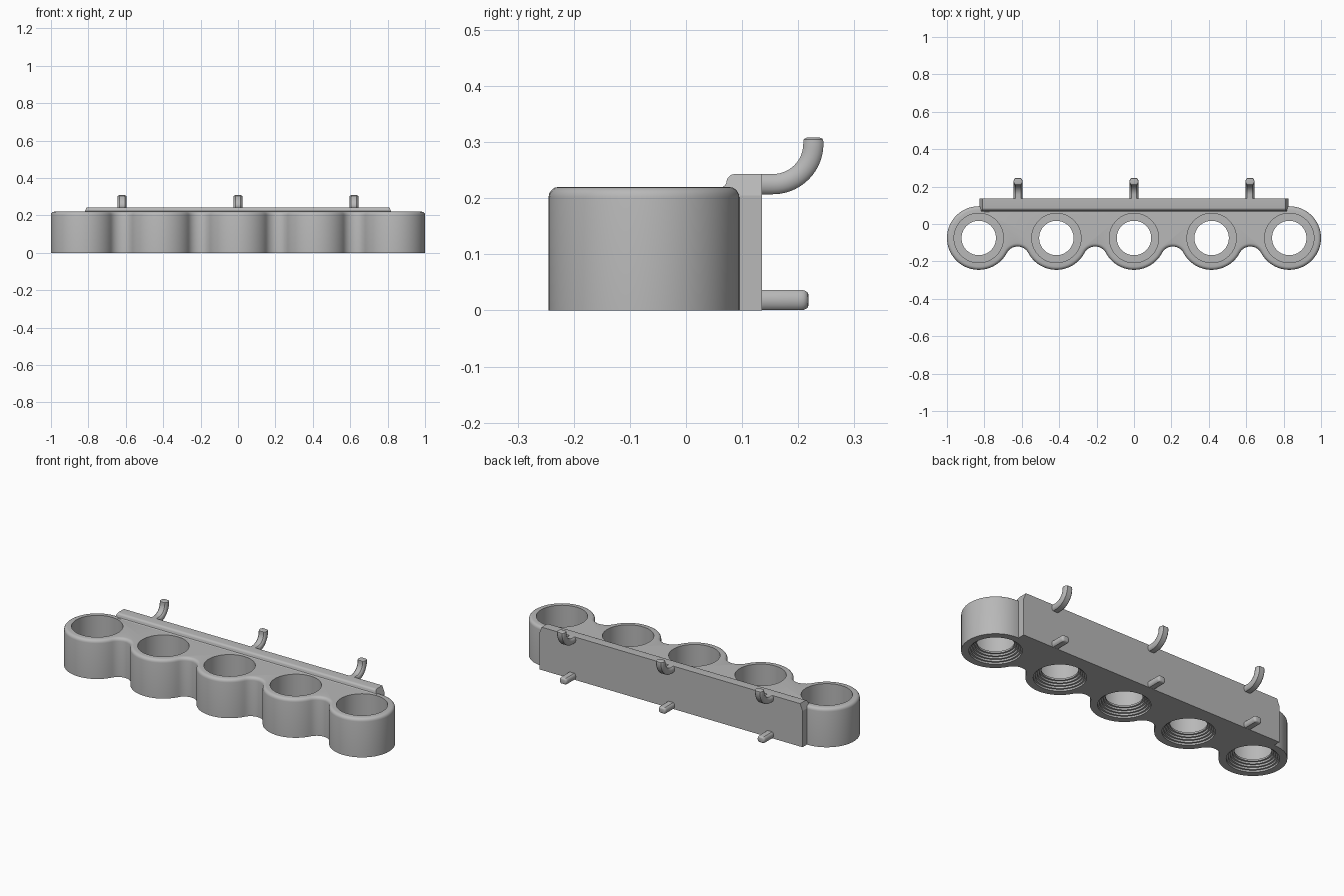
import bpy, bmesh, math
from mathutils import Vector

if "Cube" in bpy.data.objects:
    bpy.data.objects.remove(bpy.data.objects["Cube"], do_unlink=True)

PITCH, RING_Y, RING_R, VALLEY_R = 0.415, -0.075, 0.17, 0.065
HEIGHT, BACK = 0.22, 0.095
CENTRES = [PITCH * i for i in range(-2, 3)]

grey = bpy.data.materials.new("plain_grey")
grey.use_nodes = True
colour = (0.48, 0.48, 0.48, 1)
grey.diffuse_color = colour
grey.node_tree.nodes["Principled BSDF"].inputs["Base Color"].default_value = colour


def finish(bm, name, smooth=True):
    bmesh.ops.recalc_face_normals(bm, faces=bm.faces)
    mesh = bpy.data.meshes.new(name)
    bm.to_mesh(mesh)
    bm.free()
    obj = bpy.data.objects.new(name, mesh)
    bpy.context.collection.objects.link(obj)
    mesh.materials.append(grey)
    if smooth:
        shade(obj)
    return obj


def shade(obj):
    bpy.ops.object.select_all(action='DESELECT')
    obj.select_set(True)
    bpy.context.view_layer.objects.active = obj
    bpy.ops.object.shade_smooth_by_angle(angle=math.radians(32))


def arc(cx, cy, r, start, end, steps):
    return [(cx + r * math.cos(start + (end - start) * i / steps),
             cy + r * math.sin(start + (end - start) * i / steps))
            for i in range(steps + 1)]


def loft(bm, rings):
    # Skin consecutive closed rings and cap both ends
    loops = [[bm.verts.new(p) for p in ring] for ring in rings]
    n = len(loops[0])
    for a, b in zip(loops, loops[1:]):
        for i in range(n):
            bm.faces.new((a[i], a[(i + 1) % n], b[(i + 1) % n], b[i]))
    bm.faces.new(loops[0])
    bm.faces.new(loops[-1])


# Scalloped holder body: five round lobes joined by concave valleys
rise = math.sqrt((RING_R + VALLEY_R) ** 2 - (PITCH / 2) ** 2)
tilt = math.atan2(rise, PITCH / 2)
outline = []
for i, x in enumerate(CENTRES):
    start = math.pi / 2 if i == 0 else math.pi + tilt
    end = 2.5 * math.pi if i == 4 else 2 * math.pi - tilt
    outline += arc(x, RING_Y, RING_R, start, end, 40 if i in (0, 4) else 28)
    if i < 4:
        outline += arc(x + PITCH / 2, RING_Y - rise, VALLEY_R,
                       math.pi - tilt, tilt, 14)[1:-1]
bm = bmesh.new()
base = bm.faces.new([bm.verts.new((x, y, 0)) for x, y in outline])
top = bmesh.ops.extrude_face_region(bm, geom=[base])["geom"]
verts = [v for v in top if isinstance(v, bmesh.types.BMVert)]
bmesh.ops.translate(bm, verts=verts, vec=(0, 0, HEIGHT))
if not any(f.calc_center_median().z == 0 for f in bm.faces):
    bm.faces.new([v for v in bm.verts if v.co.z == 0])
bmesh.ops.recalc_face_normals(bm, faces=bm.faces)
rim = [e for e in bm.edges if all(v.co.z > HEIGHT - 0.001 for v in e.verts)]
bmesh.ops.bevel(bm, geom=rim, offset=0.018, segments=4, profile=0.5,
                affect='EDGES')
body = finish(bm, "holder_body", False)

# Cutter for the sockets: wide bore, narrow lip and terraced underside
steps = 4
bore, lip, lip_z = 0.132, 0.092, 0.04
profile = [(bore, -0.02)]
for i in range(steps):
    r = bore - (bore - lip) * i / steps
    profile += [(r, lip_z * (i + 1) / steps),
                (r - (bore - lip) / steps, lip_z * (i + 1) / steps)]
profile += [(lip, 0.05), (bore, 0.05), (bore, HEIGHT + 0.02)]
bm = bmesh.new()
for x in CENTRES:
    loft(bm, [[(x + r * math.cos(a), RING_Y + r * math.sin(a), z)
               for a in (math.tau * k / 64 for k in range(64))]
              for r, z in profile])
cutter = finish(bm, "socket_cutter", False)
cutter.hide_render = True
mod = body.modifiers.new("sockets", 'BOOLEAN')
mod.operation, mod.object, mod.solver = 'DIFFERENCE', cutter, 'EXACT'
bpy.context.view_layer.objects.active = body
bpy.ops.object.modifier_apply(modifier=mod.name)
bpy.data.objects.remove(cutter, do_unlink=True)
shade(body)

# Back plate
bm = bmesh.new()
bmesh.ops.create_cube(bm, size=1)
for v in bm.verts:
    v.co = Vector((v.co.x * 1.65, 0.1125 + v.co.y * 0.045, (v.co.z + 0.5) * 0.205))
finish(bm, "back_plate", False)

# Top rail along the plate: rounded front shoulder, slightly tapered ends
section = [(0.135, 0.205), (0.135, 0.243)] + arc(0.087, 0.228, 0.015, math.pi / 2, math.pi, 5)
section += [(0.07, 0.223), (0.064, 0.2195), (0.09, 0.205)]
bm = bmesh.new()
loft(bm, [[(s * (0.825 - 0.4 * (z - 0.205)), y, z) for y, z in section]
          for s in (-1, 1)])
finish(bm, "top_rail")


def sweep(name, x, path):
    # Path entries: y, z, heading and section scale; section is a flattened circle
    bm = bmesh.new()
    rings = []
    for y, z, heading, scale in path:
        ring = []
        for k in range(24):
            a = math.tau * (k + 0.5) / 24
            u = 0.024 * math.cos(a) * scale
            w = max(-0.018, min(0.018, 0.024 * math.sin(a))) * scale
            ring.append((x + u, y - w * math.sin(heading), z + w * math.cos(heading)))
        rings.append(ring)
    loft(bm, rings)
    finish(bm, name)


def rounded_end(r):
    # Distance forward and section scale for a softened tip
    return [(r * math.sin(a), 1 - 0.45 * (1 - math.cos(a)))
            for a in (math.pi / 2 * k / 4 for k in range(1, 5))]


# Curved upper hooks and straight lower pegs
hook = [(0.12, 0.225, 0, 1)]
hook += [(y, z, a + math.pi / 2, 1) for (y, z), a in
         zip(arc(0.155, 0.297, 0.072, -math.pi / 2, 0, 14),
             [-math.pi / 2 * (1 - i / 14) for i in range(15)])]
hook += [(0.227, 0.302 + d * 0.6, math.pi / 2, s) for d, s in rounded_end(0.01)]
peg = [(0.12, 0.0185, 0, 1), (0.205, 0.0185, 0, 1)]
peg += [(0.205 + d, 0.0185, 0, s) for d, s in rounded_end(0.013)]
for side, x in (("right", -0.62), ("middle", 0), ("left", 0.62)):
    sweep(side + "_hook", x, hook)
    sweep(side + "_peg", x, peg)
